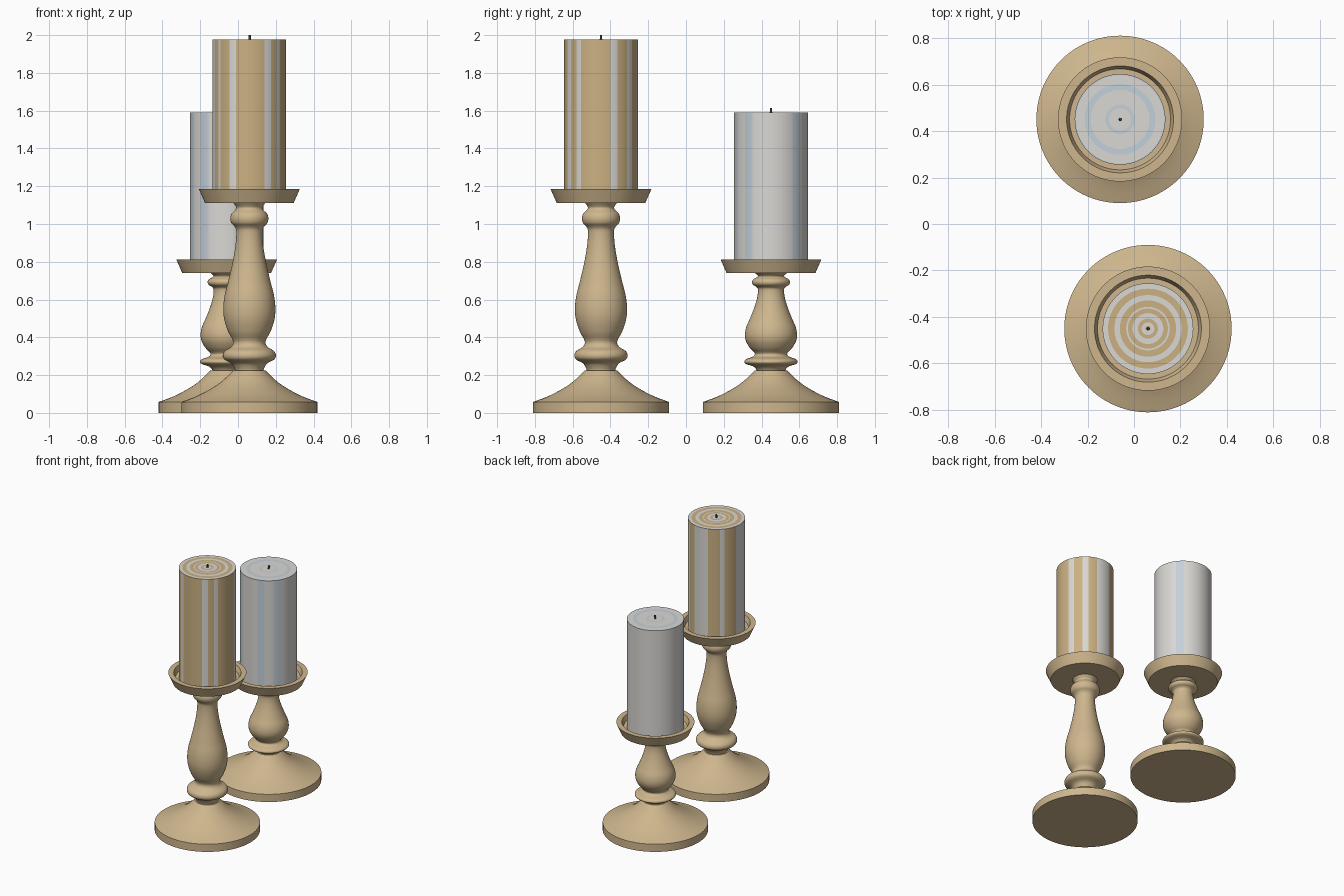
import bpy, bmesh, math

if "Cube" in bpy.data.objects:
    bpy.data.objects.remove(bpy.data.objects["Cube"])

def material(name, rgb):
    m = bpy.data.materials.new(name)
    m.diffuse_color = (*rgb, 1)
    m.use_nodes = True
    m.node_tree.nodes["Principled BSDF"].inputs["Base Color"].default_value = m.diffuse_color
    return m

WOOD = material("tan_wood", (0.62, 0.47, 0.27))
GOLD = material("gold_wax", (0.60, 0.44, 0.225))
WHITE = material("white_wax", (0.70, 0.69, 0.66))
BLUE = material("pale_blue_wax", (0.55, 0.63, 0.70))
DARK = material("dark_wick", (0.06, 0.055, 0.05))

def lathe(name, profile, centre, mats, segs=96, pick=None):
    """Revolve (radius, z) points; radius 0 closes to a pole. pick(face centre) gives material index."""
    bm = bmesh.new()
    rings = []
    for r, z in profile:
        if r == 0:
            rings.append([bm.verts.new((0, 0, z))])
        else:
            rings.append([bm.verts.new((r * math.cos(2 * math.pi * i / segs),
                                        r * math.sin(2 * math.pi * i / segs), z))
                          for i in range(segs)])
    for a, b in zip(rings, rings[1:]):
        for i in range(segs):
            j = (i + 1) % segs
            if len(a) == 1:
                bm.faces.new((a[0], b[j], b[i]))
            elif len(b) == 1:
                bm.faces.new((a[i], a[j], b[0]))
            else:
                bm.faces.new((a[i], a[j], b[j], b[i]))
    bmesh.ops.recalc_face_normals(bm, faces=bm.faces)
    if pick:
        for f in bm.faces:
            f.material_index = pick(f)
    me = bpy.data.meshes.new(name)
    bm.to_mesh(me)
    bm.free()
    for m in mats:
        me.materials.append(m)
    ob = bpy.data.objects.new(name, me)
    bpy.context.collection.objects.link(ob)
    ob.location = (*centre, 0)
    bpy.ops.object.select_all(action='DESELECT')
    ob.select_set(True)
    bpy.context.view_layer.objects.active = ob
    bpy.ops.object.shade_smooth_by_angle(angle=math.radians(35))
    return ob

def spline(pts, n=5):
    """Smooth curve through the points (Catmull-Rom)."""
    p = [pts[0]] + pts + [pts[-1]]
    out = []
    for k in range(1, len(p) - 2):
        for s in range(n):
            t = s / n
            out.append(tuple(0.5 * (2 * b + (c - a) * t + (2 * a - 5 * b + 4 * c - d) * t * t
                                    + (3 * b - a - 3 * c + d) * t ** 3)
                             for a, b, c, d in zip(*p[k - 1:k + 3])))
    return out + [pts[-1]]

# flared foot and turned stem (stem heights are for the tall holder)
FLARE = spline([(0.36, 0.058), (0.28, 0.088), (0.205, 0.127), (0.145, 0.168), (0.085, 0.225)])
STEM = spline([(0.075, 0.22), (0.078, 0.235), (0.095, 0.262), (0.132, 0.283), (0.141, 0.305),
               (0.130, 0.328), (0.098, 0.348), (0.086, 0.368), (0.09, 0.39), (0.112, 0.43),
               (0.132, 0.49), (0.138, 0.55), (0.131, 0.62), (0.111, 0.70), (0.088, 0.80),
               (0.073, 0.89), (0.069, 0.96), (0.077, 0.985), (0.095, 1.005), (0.101, 1.03),
               (0.094, 1.055), (0.074, 1.075), (0.07, 1.09), (0.085, 1.112)])

R = 0.195
# wax stripes: degrees round from the front towards the right
TALL_STRIPES = [(-57, -51), (-32, -20), (25, 37), (48, 57), (105, 117), (136, 147),
                (165, 198), (222, 231), (257, 291)]
SHORT_STRIPES = [(-84, -63), (-46, -30), (12, 27), (44, 59), (126, 141)]
# rings on the candle tops, as fractions of the radius
TALL_RINGS = [(0.88, 1), (0.62, 0.74), (0.44, 0.48), (0.22, 0.34), (0.06, 0.14)]
SHORT_RINGS = [(0.97, 1), (0.65, 0.78), (0.25, 0.32)]

def holder(prefix, centre, dish_z, candle_top, wick_top, mats, stripes, rings):
    k = (dish_z - 0.225) / (1.112 - 0.225)
    lathe(prefix + "_base", [(0, 0), (0.36, 0)] + FLARE + [(0, 0.225)], centre, [WOOD])
    lathe(prefix + "_stem", [(r, 0.225 + (z - 0.225) * k) for r, z in STEM], centre, [WOOD])
    # hollow dish
    lathe(prefix + "_dish", [(0, dish_z), (0.235, dish_z), (0.267, dish_z + 0.073),
                             (0.23, dish_z + 0.073), (0.217, dish_z + 0.038), (0, dish_z + 0.038)],
          centre, [WOOD])

    # candle with stripes on the side and rings on the top
    def pick(f):
        c = f.calc_center_median()
        if abs(f.normal.z) < 0.5:
            a = math.degrees(math.atan2(c.x, -c.y))
            return int(any(lo <= a + t <= hi for lo, hi in stripes for t in (0, 360)))
        rad = [v.co.xy.length for v in f.verts]
        mid = (min(rad) + max(rad)) / 2 / R
        return int(any(lo <= mid <= hi for lo, hi in rings))
    edges = sorted({e for ring in rings for e in ring}, reverse=True)
    lathe(prefix + "_candle", [(0, dish_z + 0.036), (R, dish_z + 0.036)]
          + [(R * e, candle_top) for e in edges] + [(0, candle_top)],
          centre, mats, segs=120, pick=pick)

    # wick, leaning slightly
    w = lathe(prefix + "_wick", [(0, candle_top - 0.01), (0.007, candle_top - 0.01),
                                 (0.006, wick_top), (0, wick_top)], centre, [DARK], segs=12)
    for v in w.data.vertices:
        if v.co.z > candle_top:
            v.co.x += 0.003

holder("tall", (0.06, -0.45), 1.112, 1.977, 2.0, [GOLD, WHITE], TALL_STRIPES, TALL_RINGS)
holder("short", (-0.06, 0.45), 0.74, 1.59, 1.615, [WHITE, BLUE], SHORT_STRIPES, SHORT_RINGS)
